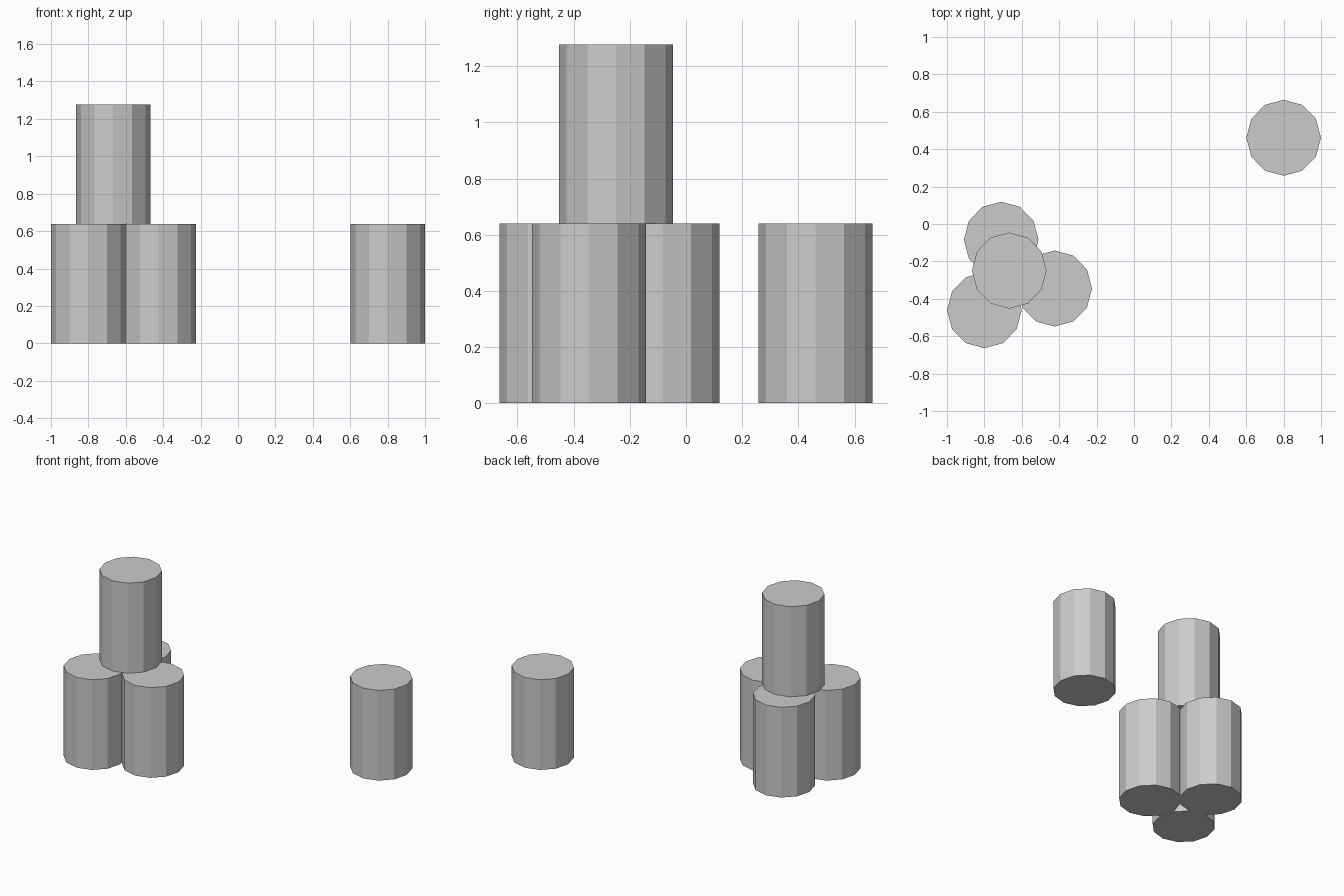
import bpy

cube = bpy.data.objects.get("Cube")
if cube:
    bpy.data.objects.remove(cube, do_unlink=True)

# Plain grey finish shared by every drum
GREY = (0.6, 0.6, 0.6, 1.0)
grey = bpy.data.materials.new("plain_grey")
grey.use_nodes = True
grey.diffuse_color = GREY
grey.node_tree.nodes["Principled BSDF"].inputs["Base Color"].default_value = GREY

RADIUS, HEIGHT = 0.203, 0.639


def drum(name, x, y, base=0.0):
    """Closed twelve-sided drum standing on the given base height."""
    bpy.ops.mesh.primitive_cylinder_add(
        vertices=12, radius=RADIUS, depth=HEIGHT,
        location=(x, y, base + HEIGHT / 2))
    obj = bpy.context.object
    obj.name = name
    obj.scale.x = 0.982  # slightly narrower across than deep
    obj.data.materials.append(grey)
    return obj


# Cluster of three on the ground
drum("front_drum", -0.8, -0.461)
drum("inner_drum", -0.424, -0.345)
drum("rear_drum", -0.71, -0.084)

# One stacked on the cluster
drum("stacked_drum", -0.667, -0.249, HEIGHT)

# One standing apart
drum("lone_drum", 0.8, 0.461)
